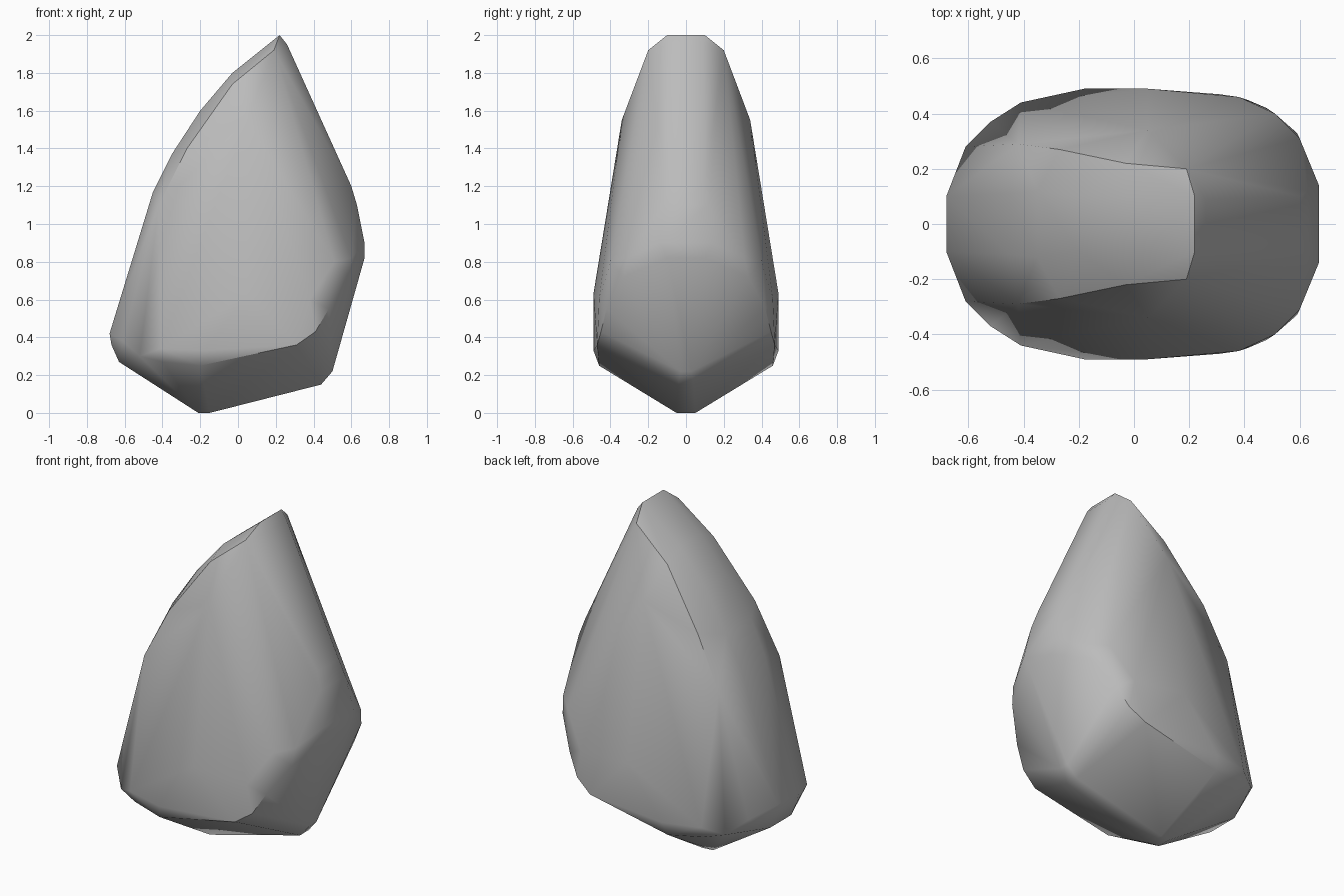
import bpy
import bmesh
import math

# Remove the default object only
default_object = bpy.data.objects.get("Cube")
if default_object is not None:
    bpy.data.objects.remove(default_object, do_unlink=True)


def make_material(name, level):
    """Plain grey surface."""
    material = bpy.data.materials.new(name)
    material.use_nodes = True
    colour = (level, level, level, 1)
    material.diffuse_color = colour
    shader = material.node_tree.nodes["Principled BSDF"]
    shader.inputs["Base Color"].default_value = colour
    shader.inputs["Roughness"].default_value = 1
    return material


def make_faceted_stone(name, half_corners, material):
    """Mirror the corners across the long axis and wrap them in a hull."""
    mesh = bpy.data.meshes.new(name)
    stone = bpy.data.objects.new(name, mesh)
    bpy.context.collection.objects.link(stone)
    shape = bmesh.new()
    for x, y, z in half_corners:
        for side in (-y, y):
            shape.verts.new((x, side, z))
    hull = bmesh.ops.convex_hull(shape, input=shape.verts[:])
    unused = set(hull["geom_interior"]) | set(hull["geom_unused"])
    loose = [item for item in unused if isinstance(item, bmesh.types.BMVert)]
    bmesh.ops.delete(shape, geom=loose, context="VERTS")
    bmesh.ops.recalc_face_normals(shape, faces=shape.faces[:])
    shape.to_mesh(mesh)
    shape.free()
    mesh.materials.append(material)
    return stone


# Narrow leaning tip
tip = [(.22, .1, 2), (.26, .09, 1.95), (.19, .2, 1.92)]

# Curved crest running down the leaning side
crest = [(-.03, .1, 1.8), (-.03, .22, 1.74), (-.2, .1, 1.6),
         (-.35, .12, 1.37), (-.27, .27, 1.4), (-.45, .11, 1.17),
         (-.42, .29, 1.1)]

# Broad flanks
flank = [(.05, .34, 1.55), (.05, .49, .63), (-.18, .49, .33),
         (.31, .47, .36), (.38, .46, .6), (-.41, .44, .34)]

# Steep far shoulder
shoulder = [(.6, .1, 1.2), (.63, .12, 1.1), (.67, .14, .9), (.67, .1, .82),
            (.6, .31, .82), (.59, .33, .72), (.51, .4, .8)]

# Rounded lower nose
nose = [(-.68, .1, .42), (-.67, .1, .36), (-.61, .28, .38),
        (-.52, .37, .3), (-.63, .1, .27), (-.4, .41, .27)]

# Undercut base and its keel
base = [(-.2, .46, .25), (.41, .45, .43), (.48, .42, .55),
        (.5, .03, .22), (.44, .04, .15), (-.15, .05, 0), (-.21, .04, 0)]

stone_grey = make_material("stone grey", .5)
rock = make_faceted_stone(
    "rock", tip + crest + flank + shoulder + nose + base, stone_grey)

# Soft facets, with the strong ridges kept crisp
bpy.ops.object.select_all(action="DESELECT")
rock.select_set(True)
bpy.context.view_layer.objects.active = rock
bpy.ops.object.shade_smooth_by_angle(angle=math.radians(35))
